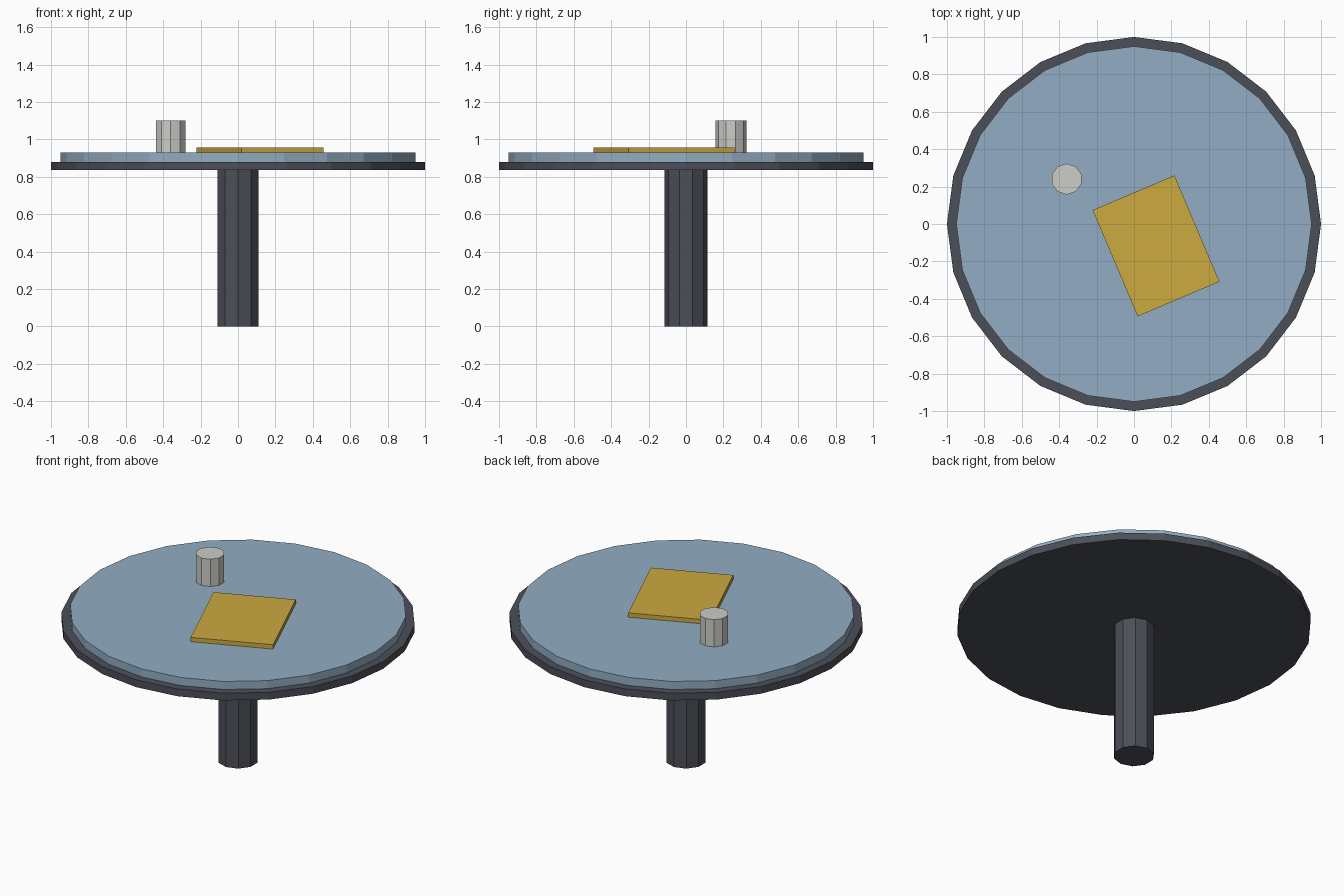
import bpy
import math

if "Cube" in bpy.data.objects:
    bpy.data.objects.remove(bpy.data.objects["Cube"])


def material(name, srgb):
    mat = bpy.data.materials.new(name)
    lin = [(c / 255 / 12.92) if c < 11 else ((c / 255 + 0.055) / 1.055) ** 2.4 for c in srgb]
    mat.diffuse_color = (*lin, 1)
    mat.use_nodes = True
    mat.node_tree.nodes["Principled BSDF"].inputs["Base Color"].default_value = mat.diffuse_color
    return mat


slate = material("dark_slate", (76, 79, 88))
blue = material("soft_blue", (146, 174, 195))
gold = material("mustard", (204, 170, 64))
cream = material("pale_grey", (204, 204, 199))


def cylinder(name, sides, radius, z0, z1, mat, x=0, y=0):
    bpy.ops.mesh.primitive_cylinder_add(vertices=sides, radius=radius, depth=z1 - z0,
                                        location=(x, y, (z0 + z1) / 2))
    obj = bpy.context.object
    obj.name = name
    obj.data.materials.append(mat)
    return obj


# Table: pedestal, rim disc and inset top
cylinder("pedestal", 10, 0.116, 0, 0.84, slate)
cylinder("table_rim", 24, 1.0, 0.835, 0.88, slate)
cylinder("table_top", 24, 0.95, 0.88, 0.93, blue)

# Cup standing on the table
cylinder("cup", 10, 0.083, 0.93, 1.10, cream, -0.36, 0.24)

# Menu card lying turned on the table
bpy.ops.mesh.primitive_cube_add(size=1, location=(0.118, -0.117, 0.9435),
                                rotation=(0, 0, math.radians(23)))
card = bpy.context.object
card.name = "menu_card"
card.scale = (0.475, 0.617, 0.027)
card.data.materials.append(gold)
